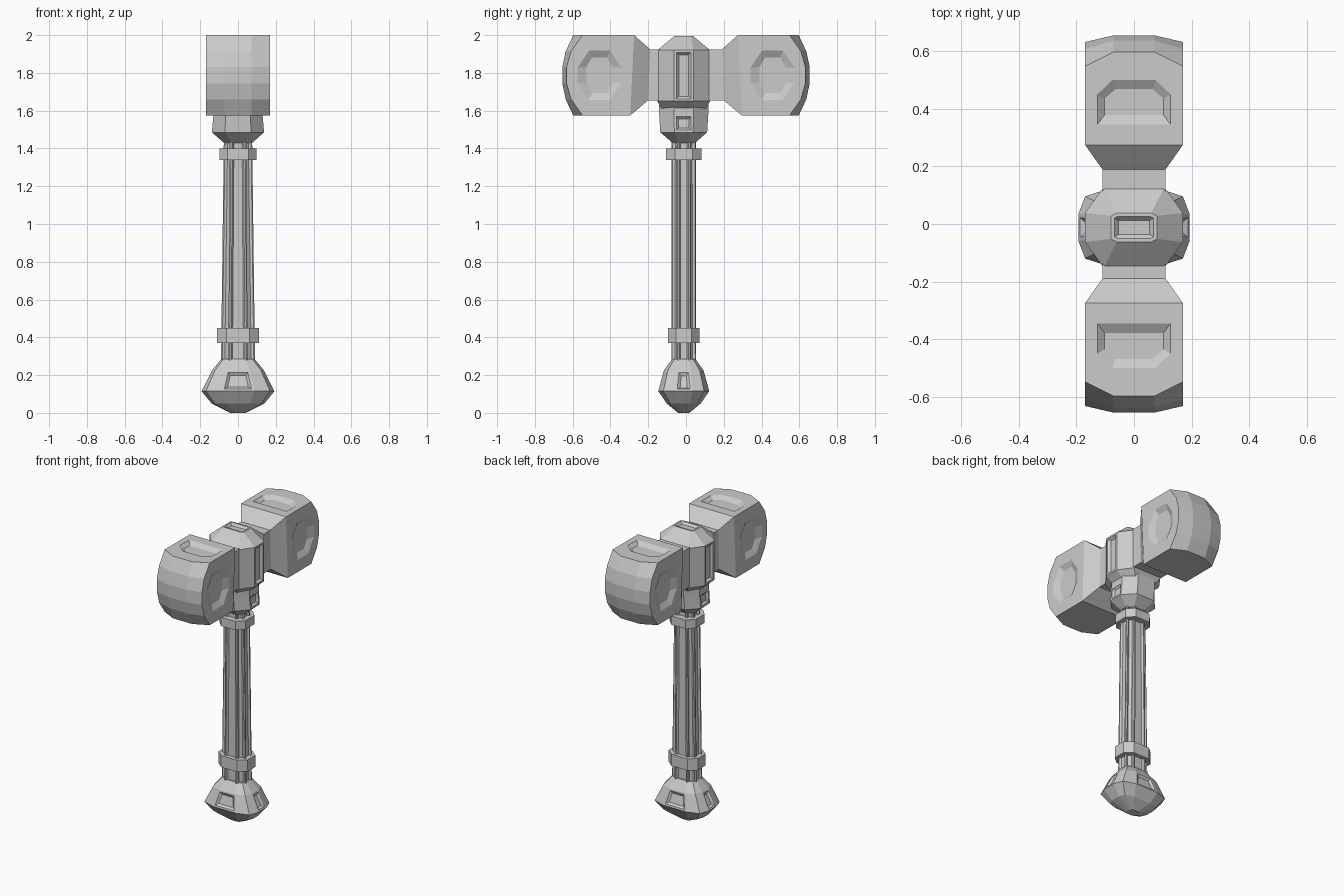
import bpy, bmesh

if "Cube" in bpy.data.objects:
    bpy.data.objects.remove(bpy.data.objects["Cube"])

YC = -0.012  # handle axis sits slightly toward the front


def finish(name, bm):
    bmesh.ops.recalc_face_normals(bm, faces=bm.faces[:])
    me = bpy.data.meshes.new(name)
    bm.to_mesh(me)
    bm.free()
    ob = bpy.data.objects.new(name, me)
    bpy.context.collection.objects.link(ob)
    return ob


def loft(name, rings, panel=None, inset=(0.02, 0.015, 0.012)):
    """Skin rings of points, cap both ends, sink a framed panel into chosen faces."""
    bm = bmesh.new()
    loops = [[bm.verts.new(p) for p in r] for r in rings]
    n = len(loops[0])
    for a, b in zip(loops, loops[1:]):
        for i in range(n):
            j = (i + 1) % n
            bm.faces.new((a[i], a[j], b[j], b[i]))
    bm.faces.new(loops[0])
    bm.faces.new(loops[-1])
    bmesh.ops.recalc_face_normals(bm, faces=bm.faces[:])
    if panel:
        bm.normal_update()
        fs = [f for f in bm.faces if panel(f.normal, f.calc_center_median())]
        margin, slope, depth = inset
        bmesh.ops.inset_individual(bm, faces=fs, thickness=margin, use_even_offset=True)
        bmesh.ops.inset_individual(bm, faces=fs, thickness=slope, depth=-depth, use_even_offset=True)
    return finish(name, bm)


def ring(z, hx, hy, kx=0.5, ky=0.4, corner=None):
    """Chamfered-rectangle outline; corner adds one more point per chamfer."""
    q = [(hx, hy * ky)]
    if corner:
        q.append((hx * corner[0], hy * corner[1]))
    q.append((hx * kx, hy))
    pts = q + [(-x, y) for x, y in reversed(q)]
    pts += [(-x, -y) for x, y in q] + [(x, -y) for x, y in reversed(q)]
    return [(x, y + YC, z) for x, y in pts]


def axial(n):
    return abs(n.z) < 0.9 and min(abs(n.x), abs(n.y)) < 0.02


# Pommel
C = (0.88, 0.8)
loft("pommel",
     [ring(z, hx, hy, 0.45, 0.35, C) for z, hx, hy in
      [(0.0, 0.04, 0.03), (0.05, 0.14, 0.09), (0.115, 0.193, 0.135),
       (0.225, 0.138, 0.105), (0.285, 0.088, 0.062)]],
     lambda n, c: axial(n) and 0.12 < c.z < 0.22, (0.012, 0.014, 0.012))

# Fluted shaft
loft("shaft", [ring(0.27, 0.09, 0.066, 0.5, 0.5), ring(1.45, 0.075, 0.064, 0.5, 0.5)],
     lambda n, c: abs(n.z) < 0.5, (0.008, 0.008, 0.012))

# Shaft bands
for name, z0, z1, hx, hy in [("lower_band", 0.37, 0.45, 0.11, 0.083),
                             ("upper_band", 1.34, 1.40, 0.099, 0.094)]:
    loft(name, [ring(z0, hx, hy, 0.55, 0.5), ring(z1, hx, hy, 0.55, 0.5)])

# Collar below the head
loft("collar",
     [ring(1.43, 0.075, 0.06), ring(1.485, 0.138, 0.124),
      ring(1.58, 0.13, 0.13), ring(1.63, 0.13, 0.13)],
     lambda n, c: abs(n.x) > 0.95 and 1.5 < c.z < 1.57, (0.012, 0.012, 0.012))

# Hub in the middle of the head
loft("hub",
     [ring(1.61, 0.125, 0.115, 0.6, 0.38), ring(1.65, 0.17, 0.14, 0.62, 0.36),
      ring(1.92, 0.17, 0.14, 0.62, 0.36), ring(1.995, 0.08, 0.05, 0.75, 0.8)],
     lambda n, c: (abs(n.x) > 0.95 and 1.7 < c.z < 1.9) or n.z > 0.95,
     (0.012, 0.014, 0.015))

# Striking blocks: each has a tapered neck and a domed face
ZC, ZH = 1.7875, 0.2125
ROWS = [(1.0, 0.597, 0.548), (0.6, 0.637, 0.608), (0.2, 0.655, 0.632)]
ROWS += [(-t, a, b) for t, a, b in reversed(ROWS)]


def block(name, s):
    bm = bmesh.new()
    cols = []
    for u in (-1, -0.42, 0.42, 1):
        neck, wide = u * 0.11, u * 0.17
        pts = [(neck, 0, 1.925), (neck, 0.19, 1.925), (wide, 0.275, ZC + ZH)]
        pts += [(wide, b if abs(u) == 1 else a, ZC + t * ZH) for t, a, b in ROWS]
        pts += [(wide, 0.295, ZC - ZH), (neck, 0.2, 1.655), (neck, 0, 1.655)]
        cols.append([bm.verts.new((x, y * s, z)) for x, y, z in pts])
    n = len(cols[0])
    for a, b in zip(cols, cols[1:]):
        for i in range(n):
            j = (i + 1) % n
            bm.faces.new((a[i], a[j], b[j], b[i]))
    for c in (cols[0], cols[-1]):
        bm.faces.new((c[0], c[1], c[-2], c[-1]))
        bm.faces.new((c[1], c[2], c[-3], c[-2]))
        bm.faces.new(c[2:-2])
    return finish(name, bm)


def recess(ob, outer, inner, place):
    """Cut a bevelled pocket; place(p, d) maps outline point and depth to 3D."""
    cut = loft("recess_cutter", [[place(p, d) for p in o] for o, d in
                                 ((outer, 0.02), (outer, 0.0), (inner, -0.02))])
    cut.hide_render = True
    m = ob.modifiers.new("recess", 'BOOLEAN')
    m.operation, m.solver, m.object = 'DIFFERENCE', 'EXACT', cut
    bpy.context.view_layer.objects.active = ob
    bpy.ops.object.modifier_apply(modifier=m.name)
    bpy.data.objects.remove(cut)


def octagon(hy, hz, cy, cz):
    q = [(hy, hz * cz), (hy * cy, hz)]
    q += [(-y, z) for y, z in reversed(q)]
    return q + [(-y, -z) for y, z in q]


TOP_OUT = [(-0.127, 0.345), (0.127, 0.345), (0.127, 0.45), (0.075, 0.5), (-0.075, 0.5), (-0.127, 0.45)]
TOP_IN = [(-0.103, 0.378), (0.103, 0.378), (0.103, 0.435), (0.065, 0.468), (-0.065, 0.468), (-0.103, 0.435)]

for name, s in (("front_block", -1), ("back_block", 1)):
    ob = block(name, s)
    for sx in (-1, 1):
        recess(ob, octagon(0.117, 0.13, 0.48, 0.3), octagon(0.07, 0.095, 0.55, 0.45),
               lambda p, d: (sx * (0.17 + d), s * 0.458 + p[0], ZC + p[1]))
    recess(ob, TOP_OUT, TOP_IN, lambda p, d: (p[0], s * p[1], ZC + ZH + d))
